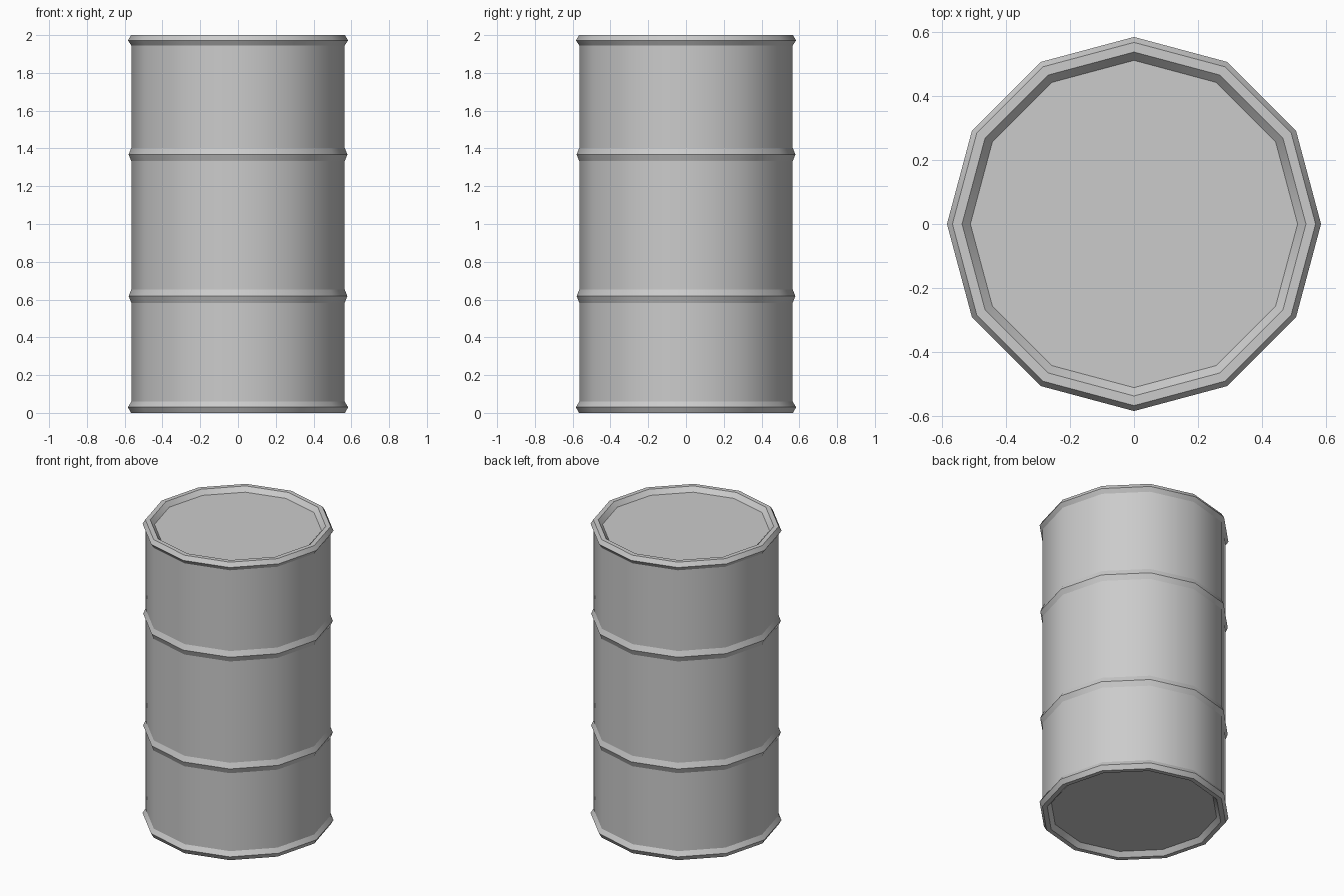
import bpy, bmesh
from math import cos, sin, pi

if "Cube" in bpy.data.objects:
    bpy.data.objects.remove(bpy.data.objects["Cube"])

SIDES = 12
BODY, RIB, RIM = 0.565, 0.579, 0.583

# Half-section of the drum (radius, height), from base plate up to lid
profile = [(0.51, 0.03), (0.536, 0.0), (0.566, 0.0), (RIM, 0.03), (BODY, 0.06)]
for z in (0.618, 1.368):  # rolled ribs
    profile += [(BODY, z - 0.035), (RIB, z), (BODY, z + 0.035)]
profile += [(BODY, 1.945), (RIM, 1.972), (0.566, 2.0), (0.536, 2.0), (0.51, 1.97)]

bm = bmesh.new()
rings = [[bm.verts.new((r * cos(2 * pi * i / SIDES), r * sin(2 * pi * i / SIDES), z))
          for i in range(SIDES)] for r, z in profile]

# Side wall, ribs and rims
for low, high in zip(rings, rings[1:]):
    for i in range(SIDES):
        j = (i + 1) % SIDES
        bm.faces.new((low[i], low[j], high[j], high[i])).smooth = True

# Recessed base plate and lid
bm.faces.new(rings[0][::-1])
bm.faces.new(rings[-1])

# Round shading around the drum, crisp edges along each ring
for e in bm.edges:
    e.smooth = abs(e.verts[0].co.z - e.verts[1].co.z) > 1e-4 or \
        abs(e.verts[0].co.xy.length - e.verts[1].co.xy.length) > 1e-4

mesh = bpy.data.meshes.new("drum")
bm.to_mesh(mesh)
bm.free()
drum = bpy.data.objects.new("drum", mesh)
bpy.context.collection.objects.link(drum)
